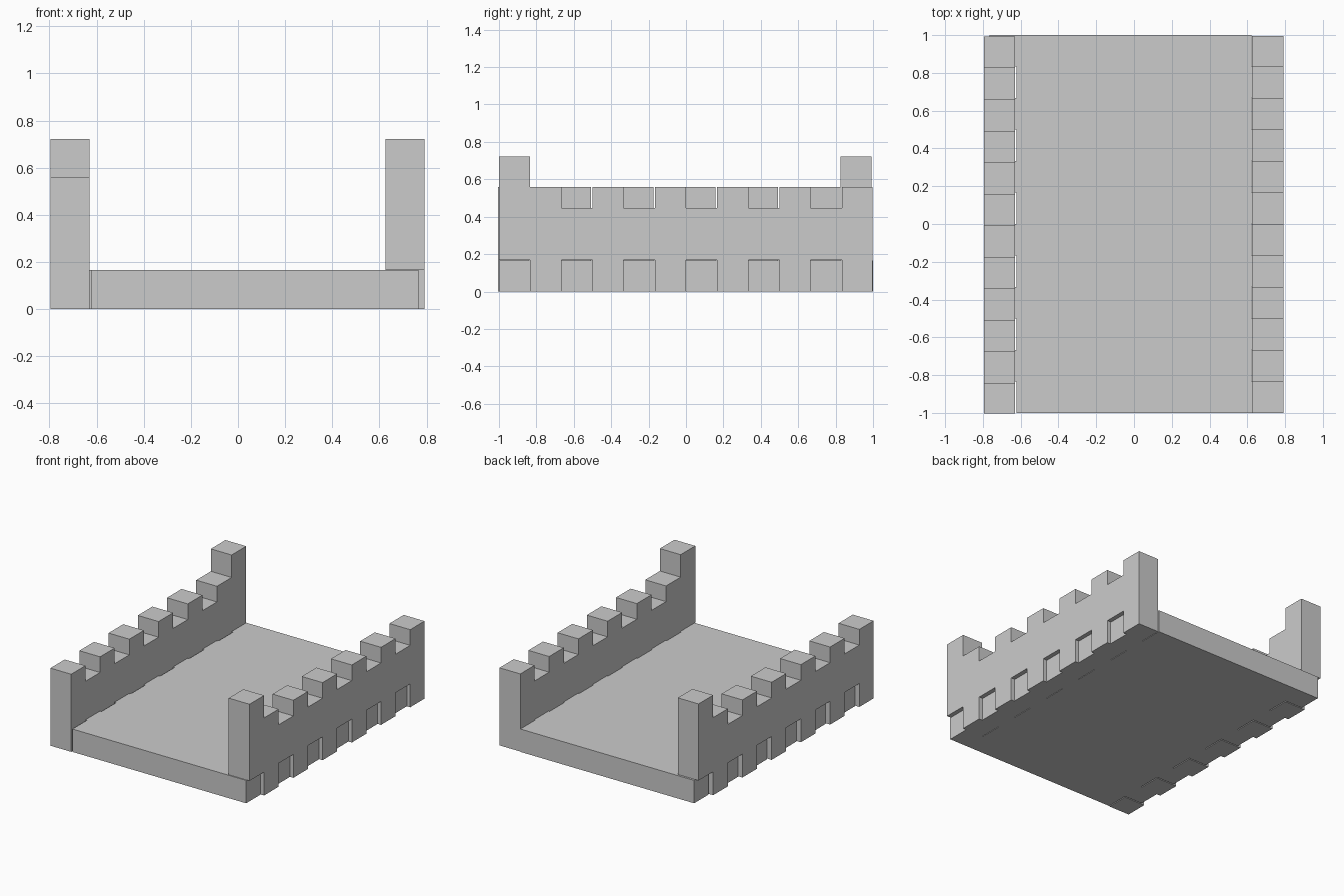
import bpy, bmesh, math

if "Cube" in bpy.data.objects:
    bpy.data.objects.remove(bpy.data.objects["Cube"])

P = 1 / 6            # finger / merlon width
BASE_H = 0.165       # floor thickness
NOTCH_H = 0.169      # slot height at the wall foot
GAP_Z, WALL_Z, POST_Z = 0.447, 0.56, 0.722


def prism(name, outline, offset):
    """Extrude a closed outline of 3D points along the offset vector."""
    bm = bmesh.new()
    face = bm.faces.new([bm.verts.new(p) for p in outline])
    ext = bmesh.ops.extrude_face_region(bm, geom=[face])
    moved = [v for v in ext["geom"] if isinstance(v, bmesh.types.BMVert)]
    bmesh.ops.translate(bm, verts=moved, vec=offset)
    bmesh.ops.recalc_face_normals(bm, faces=bm.faces[:])
    mesh = bpy.data.meshes.new(name)
    bm.to_mesh(mesh)
    bm.free()
    obj = bpy.data.objects.new(name, mesh)
    bpy.context.collection.objects.link(obj)
    return obj


def grid_y(i):
    return min(-1 + i * P, 0.996)


def stepped(heights):
    """Turn one height per grid cell into a stepped (y, z) line."""
    pts = []
    for i, z in enumerate(heights):
        if pts and pts[-1][1] == z:
            pts.pop()
        else:
            pts.append((grid_y(i), z))
        pts.append((grid_y(i + 1), z))
    return pts


# Floor with finger tabs, stopping just short of the outer wall faces
right_edge = []
for i in range(12):
    x = 0.765 if i % 2 == 0 else 0.622
    right_edge += [(x, -1 + i * P, 0), (x, -1 + (i + 1) * P, 0)]
left_edge = [(-x, -y, 0) for x, y, z in right_edge]
prism("floor", right_edge + left_edge, (0, 0, BASE_H))

# Battlement wall: corner post, merlons above and slots below
top = [POST_Z] + [WALL_Z if i % 2 else GAP_Z for i in range(1, 12)]
foot = [NOTCH_H if i % 2 == 0 else 0 for i in range(12)]
profile = stepped(top) + stepped(foot)[::-1]
outline = [(0.626, y, z) for y, z in profile]
prism("right_wall", outline, (0.166, 0, 0))

# Same wall turned half a circle for the other side
left = prism("left_wall", outline, (0.166, 0, 0))
left.rotation_euler.z = math.pi
left.location = (-0.003, -0.008, 0)
